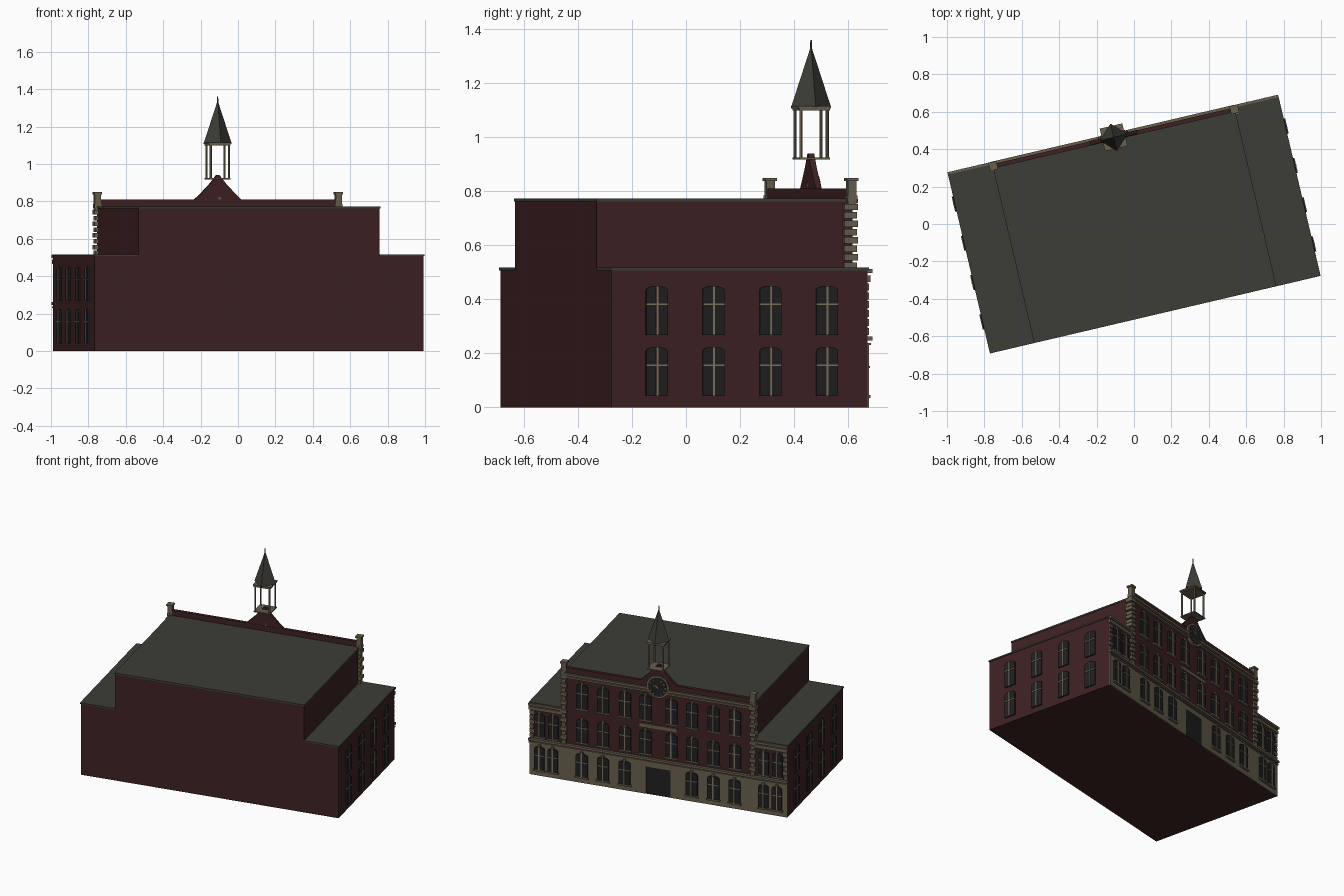
import bpy, bmesh, math
from mathutils import Matrix

if "Cube" in bpy.data.objects:
    bpy.data.objects.remove(bpy.data.objects["Cube"])

TURN = Matrix.Rotation(math.radians(13.2), 4, 'Z')   # the building stands turned on its plot
U, C, BACK, FACE = 0.903, 0.662, -0.495, 0.478       # half widths, rear wall, facade plane


def material(name, rgb):
    m = bpy.data.materials.new(name)
    m.diffuse_color = (*rgb, 1)
    m.use_nodes = True
    m.node_tree.nodes["Principled BSDF"].inputs["Base Color"].default_value = m.diffuse_color
    return m


BRICK = material("dark_red_brick", (0.048, 0.0155, 0.016))
STONE = material("beige_stone", (0.14, 0.115, 0.075))
ROOF = material("grey_green_roof", (0.047, 0.047, 0.038))
GLASS = material("dark_glass", (0.014, 0.0145, 0.014))
BAR = material("light_bars", (0.21, 0.175, 0.115))


class Part:
    """Collects solids in building coordinates and turns them into one object."""
    def __init__(self, name, mat):
        self.name, self.mat, self.bm = name, mat, bmesh.new()

    def prism(self, pts, place, d0, d1):
        lo = [self.bm.verts.new(place(a, d0, z)) for a, z in pts]
        hi = [self.bm.verts.new(place(a, d1, z)) for a, z in pts]
        self.bm.faces.new(lo)
        self.bm.faces.new(hi[::-1])
        n = len(pts)
        for i in range(n):
            j = (i + 1) % n
            self.bm.faces.new((lo[i], hi[i], hi[j], lo[j]))

    def box(self, u0, u1, v0, v1, z0, z1, place=lambda a, d, z: (a, d, z)):
        self.prism([(u0, z0), (u1, z0), (u1, z1), (u0, z1)], place, v0, v1)

    def cone(self, u, v, z0, z1, r0, r1, n):
        bmesh.ops.create_cone(self.bm, cap_ends=True, segments=n, radius1=r0, radius2=r1,
                              depth=z1 - z0, matrix=Matrix.Translation((u, v, (z0 + z1) / 2)))

    def done(self):
        bmesh.ops.recalc_face_normals(self.bm, faces=self.bm.faces)
        self.bm.transform(TURN)
        me = bpy.data.meshes.new(self.name)
        self.bm.to_mesh(me)
        self.bm.free()
        me.materials.append(self.mat)
        ob = bpy.data.objects.new(self.name, me)
        bpy.context.collection.objects.link(ob)


# wall frames: a runs along the wall, d points outward
def facade(a, d, z): return (a, FACE + d, z)
def right(a, d, z): return (U + d, a, z)
def left(a, d, z): return (-U - d, a, z)


def ring(r, n, cz):
    return [(r * math.cos(2 * math.pi * i / n), cz + r * math.sin(2 * math.pi * i / n)) for i in range(n)]


# brick bodies
p = Part("central_block", BRICK)
p.box(-C, C, BACK, FACE, 0, 0.763)
p.done()
p = Part("side_wings", BRICK)
for s in (-1, 1):
    p.box(min(s * C, s * U), max(s * C, s * U), BACK, FACE, 0, 0.508)
p.done()

# flat roofs with a small overhang
p = Part("roof_slabs", ROOF)
p.box(-C - 0.003, C + 0.003, -0.498, FACE + 0.004, 0.762, 0.773)
for s in (-1, 1):
    p.box(min(s * C, s * 0.908), max(s * C, s * 0.908), -0.498, FACE + 0.006, 0.507, 0.517)
p.done()

# stone ground floor, split around the door
p = Part("stone_ground_floor", STONE)
for s in (-1, 1):
    p.box(min(s * 0.085, s * U), max(s * 0.085, s * U), 0, 0.006, 0, 0.235, facade)
p.box(-0.085, 0.085, 0, 0.006, 0.195, 0.235, facade)
p.done()
p = Part("door", GLASS)
p.box(-0.085, 0.085, 0, 0.004, 0, 0.195, facade)
p.done()

# cornices and string courses
p = Part("facade_cornices", STONE)
p.box(-0.906, 0.906, 0, 0.013, 0.23, 0.239, facade)
p.box(-0.908, 0.908, 0, 0.019, 0.247, 0.262, facade)
p.box(-C, C, 0, 0.014, 0.735, 0.748, facade)
p.box(-C - 0.003, C + 0.003, 0, 0.02, 0.756, 0.772, facade)
for s in (-1, 1):
    a, b = sorted((s * (C + 0.012), s * 0.907))
    p.box(a, b, 0, 0.019, 0.498, 0.513, facade)
    p.box(a, b, 0, 0.012, 0.465, 0.488, facade)
p.done()

# corner quoins, alternating long and short
p = Part("corner_quoins", STONE)
for s in (-1, 1):
    for i in range(16):
        w = 0.022 if i % 2 else 0.015
        z = 0.265 + i * 0.031
        p.box(s * C - w, s * C + w, -0.035, 0.008 + w * 0.4, z, z + 0.024, facade)
    for i in range(6):
        w = 0.03 if i % 2 else 0.02
        z = 0.268 + i * 0.033
        p.box(min(s * U, s * (U - w)), max(s * U, s * (U - w)), 0, 0.006, z, z + 0.026, facade)
p.done()

# windows: arched pane, cross bars, sill and lintel
panes, bars, sills = Part("window_panes", GLASS), Part("window_bars", BAR), Part("window_sills", STONE)


def window(place, a, z0, w, h=0.183, d=0.0, trim=False):
    rise = 0.016
    top = [(a + w / 2 * math.cos(t), z0 + h - rise + rise * math.sin(t))
           for t in [math.pi * i / 8 for i in range(9)]]
    panes.prism([(a - w / 2, z0), (a + w / 2, z0)] + top, place, 0, d + 0.009)
    bars.box(a - 0.004, a + 0.004, d, d + 0.014, z0, z0 + h - 0.001, place)
    bars.box(a - w / 2, a + w / 2, d, d + 0.013, z0 + h * 0.63 - 0.003, z0 + h * 0.63 + 0.003, place)
    if trim:
        sills.box(a - w / 2 - 0.006, a + w / 2 + 0.006, 0, d + 0.013, z0 - 0.011, z0, place)
        sills.box(a - 0.009, a + 0.009, 0, d + 0.012, z0 + h, z0 + h + 0.014, place)


for z in (0.041, 0.267):
    for i in range(4):
        for wall in (right, left):
            window(wall, -0.324 + 0.216 * i, z, 0.082)
for s in (-1, 1):
    for u in (0.535, 0.387, 0.235):
        window(facade, s * u, 0.045, 0.082, 0.165, 0.006, True)
    for u in (0.535, 0.387, 0.235, 0.09):
        window(facade, s * u, 0.29, 0.08, 0.165, 0, True)
        window(facade, s * u, 0.53, 0.08, 0.175, 0, True)
    for u in (0.738, 0.832):
        window(facade, s * u, 0.045, 0.07, 0.165, 0.006, True)
        window(facade, s * u, 0.28, 0.07, 0.165, 0, True)
for q in (panes, bars, sills):
    q.done()

# plain stone panel above the door
p = Part("facade_panel", STONE)
p.box(-0.13, 0.13, 0, 0.008, 0.477, 0.502, facade)
p.done()

# parapet with a pointed gable
p = Part("parapet_wall", BRICK)
p.box(-C, C, -0.017, 0.006, 0.765, 0.81, facade)
half = [(0.13, 0.808), (0.088, 0.848), (0.045, 0.893), (0.008, 0.94)]
p.prism(half + [(-a, z) for a, z in reversed(half)], facade, -0.014, 0.008)
p.done()

# parapet knobs
p = Part("parapet_knobs", STONE)
for u in (-0.45, -0.25, 0.25, 0.45):
    p.prism(ring(0.016, 12, 0.813), facade, -0.014, 0.006)
p.done()

# corner posts with caps
p = Part("parapet_posts", STONE)
for s in (-1, 1):
    for r, z0, z1 in ((0.016, 0.75, 0.84), (0.019, 0.765, 0.785), (0.022, 0.838, 0.85)):
        p.box(s * C - r, s * C + r, 0.474 - r, 0.474 + r, z0, z1)
p.done()

# clock
CZ = 0.785
p = Part("clock_rim", STONE)
p.prism(ring(0.08, 32, CZ), facade, 0, 0.019)
p.done()
p = Part("clock_face", GLASS)
p.prism(ring(0.067, 32, CZ), facade, 0.01, 0.022)
p.done()
p = Part("clock_marks_and_hands", BAR)
strokes = [(math.pi * k / 6, 0.046, 0.06, 0.003) for k in range(12)]
strokes += [(1.57, -0.008, 0.042, 0.003), (0.5, -0.008, 0.03, 0.004)]
for t, r0, r1, w in strokes:
    c, s = math.cos(t), math.sin(t)
    p.prism([(r * c - k * s, CZ + r * s + k * c) for r, k in ((r0, -w), (r1, -w), (r1, w), (r0, w))],
            facade, 0.02, 0.025)
p.done()

# open lantern: plates and four columns
p = Part("lantern_plates", STONE)
for r, z0, z1 in ((0.058, 0.918, 0.926), (0.058, 1.1, 1.108), (0.062, 1.107, 1.116)):
    p.box(-r, r, 0.476 - r, 0.476 + r, z0, z1)
p.done()
p = Part("lantern_columns", BAR)
for a in (-0.05, 0.05):
    for b in (-0.05, 0.05):
        p.cone(a, 0.476 + b, 0.92, 1.105, 0.006, 0.006, 8)
p.done()

# four-sided spire and finial
p = Part("spire", ROOF)
p.cone(0, 0.476, 1.115, 1.328, 0.075, 0.004, 4)
p.cone(0, 0.476, 1.31, 1.36, 0.004, 0.003, 8)
p.done()
